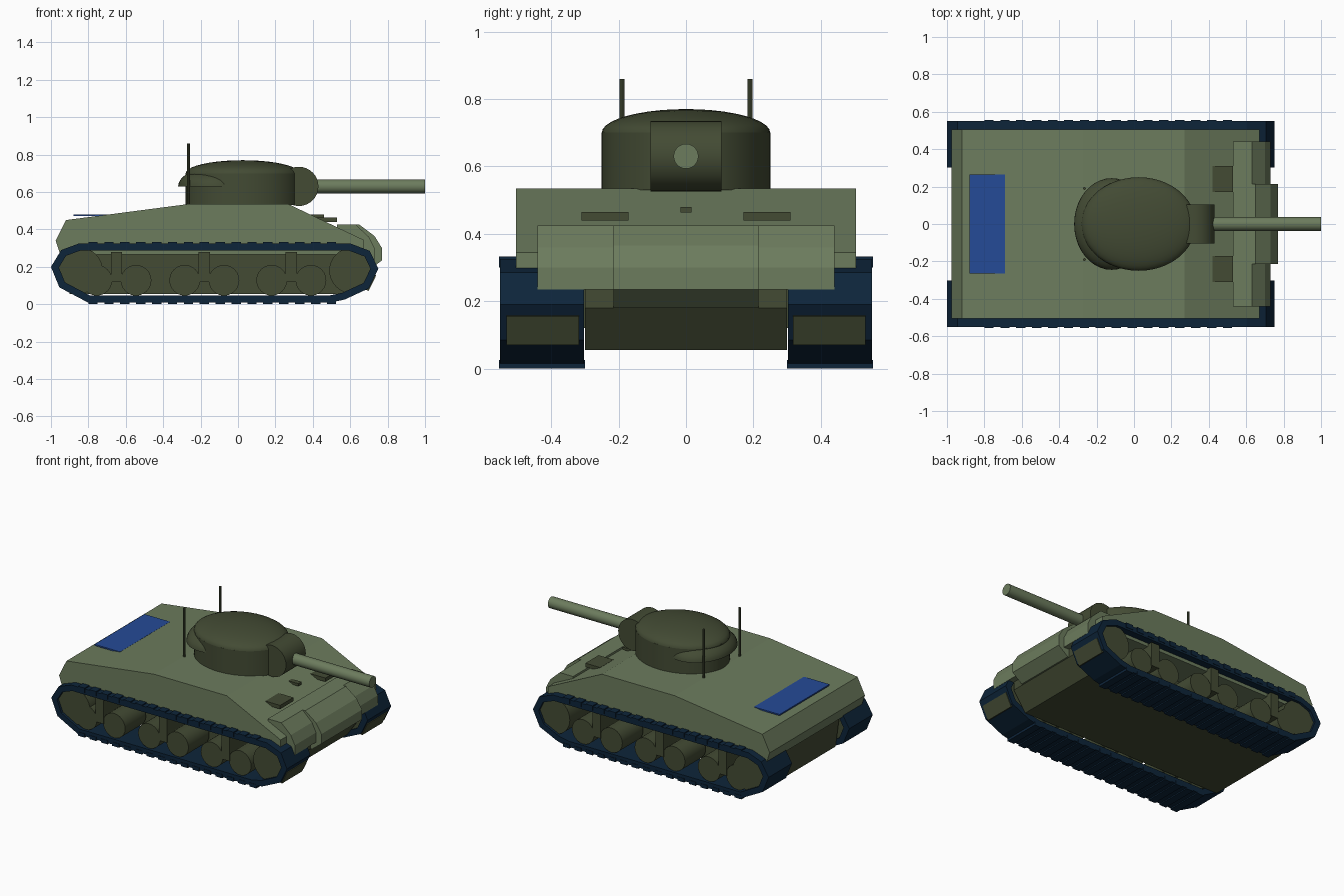
import bpy, bmesh, math
from mathutils import Matrix, Vector

cube = bpy.data.objects.get("Cube")
if cube:
    bpy.data.objects.remove(cube, do_unlink=True)


def material(name, r, g, b):
    m = bpy.data.materials.new(name)
    m.use_nodes = True
    m.diffuse_color = (r, g, b, 1)
    m.node_tree.nodes["Principled BSDF"].inputs["Base Color"].default_value = (r, g, b, 1)
    return m


LIGHT = material("light olive", 0.15, 0.2, 0.11)
DARK = material("dark olive", 0.056, 0.07, 0.034)
NAVY = material("dark navy", 0.004, 0.018, 0.042)
BLUE = material("blue", 0.018, 0.07, 0.31)


def finish(name, bm, mat, smooth=False):
    bmesh.ops.recalc_face_normals(bm, faces=bm.faces)
    mesh = bpy.data.meshes.new(name)
    bm.to_mesh(mesh)
    bm.free()
    mesh.materials.append(mat)
    ob = bpy.data.objects.new(name, mesh)
    bpy.context.collection.objects.link(ob)
    if smooth:
        bpy.ops.object.select_all(action='DESELECT')
        ob.select_set(True)
        bpy.context.view_layer.objects.active = ob
        bpy.ops.object.shade_smooth_by_angle(angle=math.radians(35))
    return ob


def prism(name, profile, y0, y1, mat):
    """Side profile in x, z extruded across y."""
    bm = bmesh.new()
    face = bm.faces.new([bm.verts.new((x, y0, z)) for x, z in profile])
    ext = bmesh.ops.extrude_face_region(bm, geom=[face])
    bmesh.ops.translate(bm, vec=(0, y1 - y0, 0),
                        verts=[v for v in ext["geom"] if isinstance(v, bmesh.types.BMVert)])
    return finish(name, bm, mat)


def add_box(bm, x0, x1, y0, y1, z0, z1):
    mat = Matrix.Translation(((x0 + x1) / 2, (y0 + y1) / 2, (z0 + z1) / 2)) \
        @ Matrix.Diagonal((x1 - x0, y1 - y0, z1 - z0, 1))
    bmesh.ops.create_cube(bm, size=1, matrix=mat)


def box(name, *bounds, mat):
    bm = bmesh.new()
    add_box(bm, *bounds)
    return finish(name, bm, mat)


def cylinder(name, centre, radius, length, axis, mat, sides=32, scale=(1, 1, 1)):
    bm = bmesh.new()
    turn = Vector((0, 0, 1)).rotation_difference(Vector(axis)).to_matrix().to_4x4()
    bmesh.ops.create_cone(bm, cap_ends=True, segments=sides, radius1=radius, radius2=radius,
                          depth=length,
                          matrix=Matrix.Translation(centre) @ Matrix.Diagonal((*scale, 1)) @ turn)
    return finish(name, bm, mat, True)


def half_ellipsoid(name, centre, radii, mat):
    bm = bmesh.new()
    bmesh.ops.create_uvsphere(bm, u_segments=40, v_segments=20, radius=1)
    cut = bmesh.ops.bisect_plane(bm, geom=bm.verts[:] + bm.edges[:] + bm.faces[:],
                                 plane_co=(0, 0, 0), plane_no=(0, 0, -1), clear_outer=True)
    bmesh.ops.holes_fill(bm, edges=[e for e in bm.edges if e.is_boundary])
    bmesh.ops.transform(bm, verts=bm.verts,
                        matrix=Matrix.Translation(centre) @ Matrix.Diagonal((*radii, 1)))
    return finish(name, bm, mat, True)


# Hull
prism("upper_hull", [(-0.95, 0.265), (-0.975, 0.34), (-0.92, 0.45), (-0.27, 0.535),
                     (0.27, 0.535), (0.67, 0.345), (0.67, 0.265)], -0.505, 0.505, LIGHT)
prism("lower_hull", [(-0.93, 0.27), (-0.9, 0.055), (0.6, 0.055), (0.69, 0.18), (0.69, 0.27)],
      -0.3, 0.3, DARK)
prism("front_cover", [(0.53, 0.235), (0.53, 0.425), (0.63, 0.425), (0.7, 0.36), (0.73, 0.3),
                      (0.73, 0.235)], -0.44, 0.44, LIGHT)
prism("front_cover_centre", [(0.6, 0.18), (0.6, 0.425), (0.65, 0.425), (0.73, 0.365), (0.77, 0.3),
                             (0.77, 0.235), (0.7, 0.18)], -0.215, 0.215, LIGHT)
box("rear_deck_panel", -0.88, -0.69, -0.265, 0.265, 0.472, 0.481, mat=BLUE)
box("front_visor", 0.38, 0.46, -0.017, 0.017, 0.463, 0.48, mat=DARK)

# Turret
cylinder("turret_body", (0.025, 0, 0.615), 0.25, 0.17, (0, 0, 1), DARK, 48, (1.22, 1, 1))
half_ellipsoid("turret_dome", (0.025, 0, 0.7), (0.305, 0.25, 0.07), DARK)
half_ellipsoid("turret_bustle", (-0.12, 0, 0.63), (0.2, 0.245, 0.105), DARK)
cylinder("gun_mantlet", (0.325, 0, 0.63), 0.105, 0.21, (0, 1, 0), DARK)
cylinder("gun_barrel", (0.7, 0, 0.63), 0.037, 0.6, (1, 0, 0), LIGHT, 24)

# Track outline, and the same outline pulled inward
OUTER = [(-1, 0.2), (-0.945, 0.29), (-0.85, 0.325), (0.6, 0.325), (0.705, 0.285), (0.75, 0.19),
         (0.7, 0.085), (0.57, 0.025), (0.49, 0.008), (-0.8, 0.008), (-0.955, 0.09)]


def track(name, y0, y1):
    bm = bmesh.new()
    rings = []
    n = len(OUTER)
    for inset in (0, 0.038):
        pts = []
        for i in range(n):
            p = Vector(OUTER[i])
            a = (p - Vector(OUTER[i - 1])).normalized()
            b = (Vector(OUTER[(i + 1) % n]) - p).normalized()
            normal = Vector((a.y + b.y, -a.x - b.x)).normalized()
            pts.append(p + normal * inset / normal.dot(Vector((a.y, -a.x))))
        rings += [[bm.verts.new((p.x, y, p.y)) for p in pts] for y in (y0, y1)]
    for r, s in ((0, 1), (1, 3), (3, 2), (2, 0)):
        for i in range(n):
            j = (i + 1) % n
            bm.faces.new((rings[r][i], rings[r][j], rings[s][j], rings[s][i]))
    # Raised links along the top and bottom runs
    for i in range(16):
        x = -0.8 + i * 0.085
        add_box(bm, x, x + 0.05, y0 - 0.003, y1 + 0.003, 0.3, 0.332)
        add_box(bm, x, x + 0.05, y0 - 0.003, y1 + 0.003, 0, 0.025)
    finish(name, bm, NAVY)


# Running gear, hatches and antennas on both sides
for side, s in (("left", 1), ("right", -1)):
    low, high = sorted((s * 0.303, s * 0.552))
    track(side + "_track", low, high)
    y = s * 0.425
    for x in (-0.65, -0.18, 0.285):
        for dx in (-0.105, 0.105):
            cylinder(side + "_road_wheel", (x + dx, y, 0.128), 0.082, 0.22, (0, 1, 0), DARK, 24)
        box(side + "_bogie_bracket", x - 0.03, x + 0.03, *sorted((s * 0.3, s * 0.54)),
            0.12, 0.28, mat=DARK)
    cylinder(side + "_drive_sprocket", (0.61, y, 0.18), 0.122, 0.22, (0, 1, 0), DARK)
    cylinder(side + "_idler_wheel", (-0.845, y, 0.18), 0.122, 0.22, (0, 1, 0), DARK)
    prism(side + "_sprocket_guard", [(0.739, 0.155), (0.698, 0.07), (0.66, 0.09), (0.7, 0.17)],
          y - 0.108, y + 0.108, DARK)
    box(side + "_driver_hatch", 0.42, 0.53, *sorted((s * 0.17, s * 0.31)), 0.44, 0.465, mat=DARK)
    cylinder(side + "_antenna", (-0.265, s * 0.19, 0.695), 0.008, 0.33, (0, 0, 1), DARK, 8)
